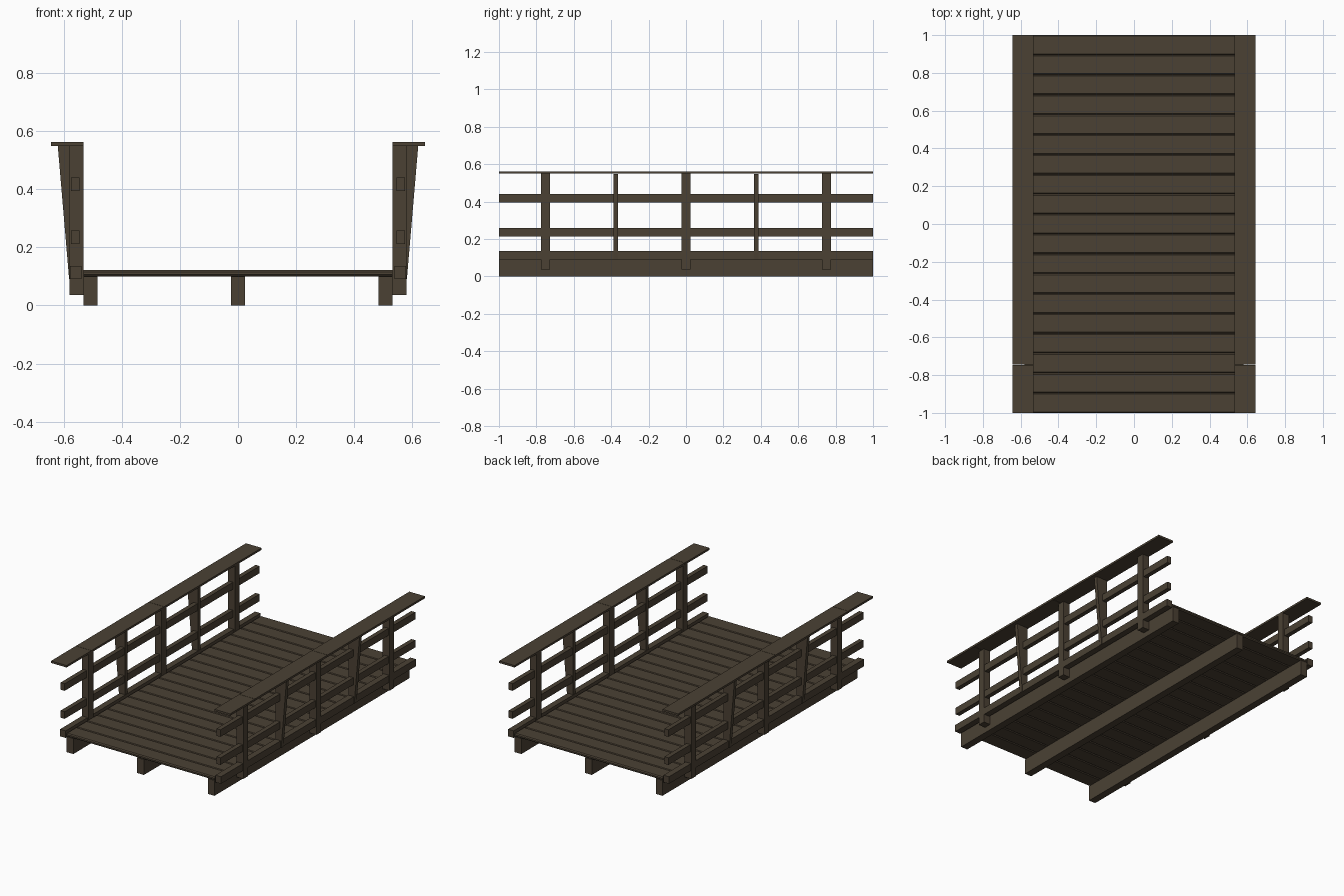
import bpy

if "Cube" in bpy.data.objects:
    bpy.data.objects.remove(bpy.data.objects["Cube"])

wood = bpy.data.materials.new("dark weathered wood")
wood.diffuse_color = (0.07, 0.053, 0.034, 1)
wood.use_nodes = True
wood.node_tree.nodes["Principled BSDF"].inputs["Base Color"].default_value = wood.diffuse_color


def make(name, verts, faces):
    me = bpy.data.meshes.new(name)
    me.from_pydata(verts, [], faces)
    me.materials.append(wood)
    ob = bpy.data.objects.new(name, me)
    bpy.context.collection.objects.link(ob)
    return ob


def extrude(name, profile, axis, a, b):
    """Extrude a counter-clockwise profile: (x,z) along y or (y,z) along x."""
    n = len(profile)
    if axis == 'y':
        verts = [(p, t, q) for t in (a, b) for p, q in profile]
    else:
        verts = [(t, p, q) for t in (b, a) for p, q in profile]
        # profile at the high x end comes first so that winding matches
    faces = [tuple(range(n)), tuple(range(2 * n - 1, n - 1, -1))]
    faces += [(i, i + n, (i + 1) % n + n, (i + 1) % n) for i in range(n)]
    return make(name, verts, faces)


def box(name, x, y, z):
    x = sorted(x)
    return extrude(name, [(x[0], z[0]), (x[1], z[0]), (x[1], z[1]), (x[0], z[1])],
                   'y', y[0], y[1])


# Three long beams under the deck
for label, cx in (("left", -0.507), ("middle", 0), ("right", 0.507)):
    box(label + "_beam", (cx - 0.024, cx + 0.024), (-1, 1), (0, 0.1))

# Deck planks with chamfered long edges
count, c = 19, 0.006
pitch = 2 / count
for i in range(count):
    y0, y1 = -1 + i * pitch, -1 + (i + 1) * pitch
    z0, z1 = 0.1, 0.121
    prof = [(y0 + c, z0), (y1 - c, z0), (y1, z0 + c), (y1, z1 - c),
            (y1 - c, z1), (y0 + c, z1), (y0, z1 - c), (y0, z0 + c)]
    extrude("deck_plank", prof, 'x', -0.531, 0.531)

# Railings on both sides
for side, s in (("left", -1), ("right", 1)):
    # Posts
    for y in (-0.75, 0, 0.75):
        box(side + "_post", (s * 0.531, s * 0.58), (y - 0.024, y + 0.024), (0.036, 0.551))
    # Kerb rail and two thinner rails
    box(side + "_kerb_rail", (s * 0.538, s * 0.578), (-1, 1), (0.09, 0.136))
    for z in (0.212, 0.394):
        box(side + "_rail", (s * 0.545, s * 0.574), (-1, 1), (z, z + 0.046))
    # Tapered brackets between posts
    for y in (-0.375, 0.375):
        prof = [(s * 0.54, 0.09), (s * 0.581, 0.09), (s * 0.62, 0.548), (s * 0.54, 0.548)]
        if s < 0:
            prof.reverse()
        extrude(side + "_tapered_bracket", prof, 'y', y - 0.012, y + 0.012)
    # Handrail cap boards, butted end to end
    for y0, y1 in ((-1, -0.747), (-0.745, -0.001), (0.001, 1)):
        box(side + "_handrail_cap", (s * 0.531, s * 0.643), (y0, y1), (0.549, 0.562))
